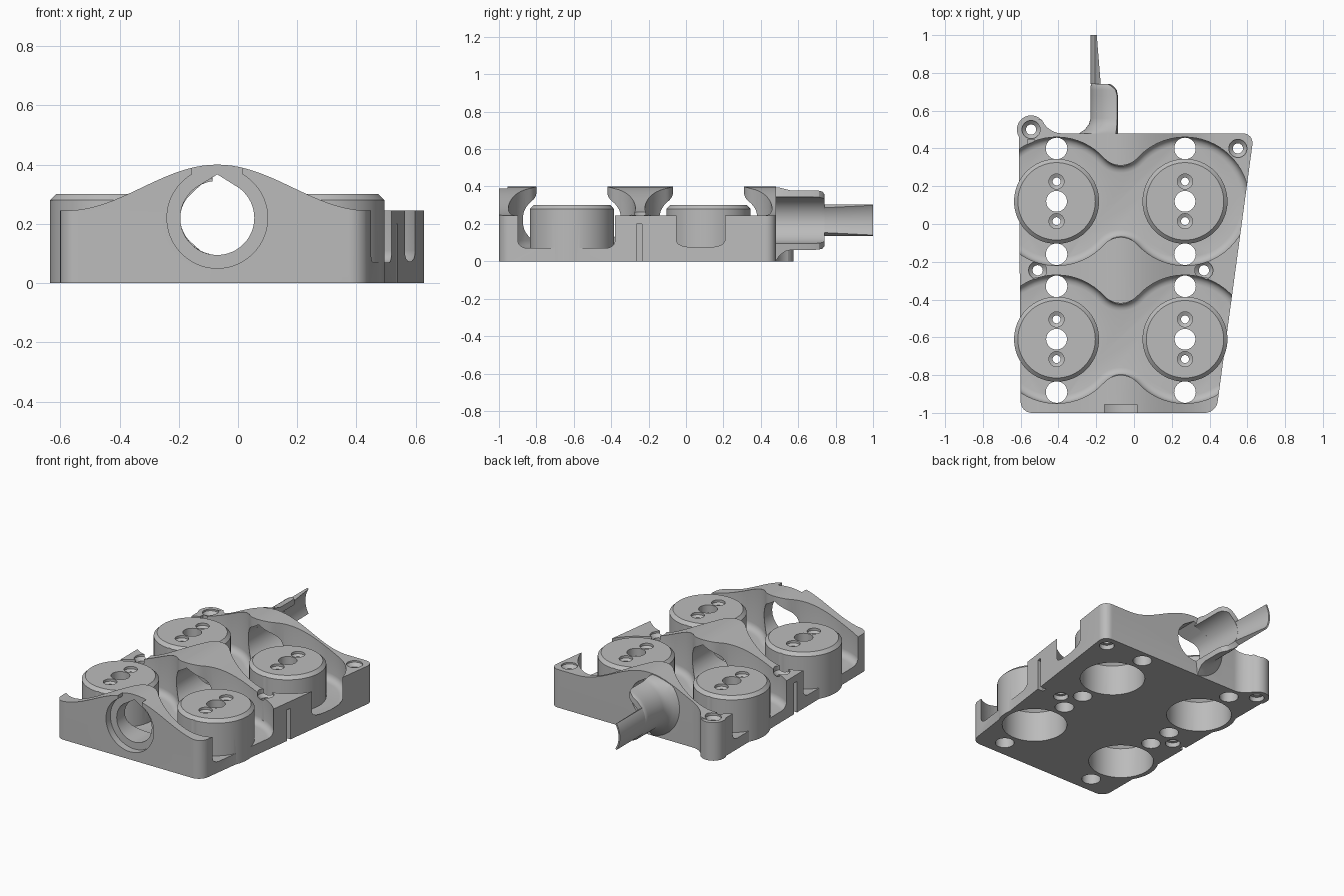
import bpy, bmesh
from math import sin, cos, pi, radians, atan2, hypot
from mathutils import Vector

cube = bpy.data.objects.get("Cube")
if cube:
    bpy.data.objects.remove(cube)

grey = bpy.data.materials.new("light_grey")
grey.use_nodes = True
grey.diffuse_color = (0.5, 0.5, 0.5, 1)
grey.node_tree.nodes["Principled BSDF"].inputs["Base Color"].default_value = (0.5, 0.5, 0.5, 1)

MID, AXIS_Z, BORE = -0.07, 0.22, 0.125
CUPS_X, CUPS_Y = (-0.41, 0.27), (0.12, -0.61)
FLOOR, WALL = 0.07, 0.245


def finish(name, bm):
    bmesh.ops.recalc_face_normals(bm, faces=bm.faces)
    mesh = bpy.data.meshes.new(name)
    bm.to_mesh(mesh)
    bm.free()
    mesh.materials.append(grey)
    obj = bpy.data.objects.new(name, mesh)
    bpy.context.collection.objects.link(obj)
    return obj


def prism(name, pts, lo, hi, along="z", bevel=0):
    """Extrude a 2D outline (x,y along z, or x,z along y)."""
    bm = bmesh.new()
    place = (lambda p, t: (p[0], p[1], t)) if along == "z" else (lambda p, t: (p[0], t, p[1]))
    bottom = bm.faces.new([bm.verts.new(place(p, lo)) for p in pts])
    top = bmesh.ops.extrude_face_region(bm, geom=[bottom])["geom"]
    shift = Vector(place((0, 0), hi - lo))
    bmesh.ops.translate(bm, vec=shift, verts=[v for v in top if isinstance(v, bmesh.types.BMVert)])
    if bevel:
        edges = [e for e in bm.edges if all(abs(v.co.z - lo) < 1e-5 for v in e.verts)]
        bmesh.ops.bevel(bm, geom=edges, offset=bevel, segments=4, profile=0.5, affect="EDGES")
    return finish(name, bm)


def box(name, x, y, z, w, d, h):
    return prism(name, [(x - w, y - d), (x + w, y - d), (x + w, y + d), (x - w, y + d)], z, z + h)


def lathe(name, profile, x, y, n=32):
    """Closed turned solid about a vertical axis."""
    bm = bmesh.new()
    rings = [[bm.verts.new((x + r * cos(2 * pi * i / n), y + r * sin(2 * pi * i / n), z))
              for i in range(n)] for r, z in profile]
    for a, b in zip(rings, rings[1:]):
        for i in range(n):
            j = (i + 1) % n
            bm.faces.new((a[i], a[j], b[j], b[i]))
    bm.faces.new(rings[0])
    bm.faces.new(rings[-1])
    return finish(name, bm)


def boolean(target, tool, op="DIFFERENCE"):
    tool.hide_render = True
    mod = target.modifiers.new("bool", "BOOLEAN")
    mod.operation, mod.solver, mod.object = op, "EXACT", tool
    bpy.context.view_layer.objects.active = target
    bpy.ops.object.modifier_apply(modifier=mod.name)
    bpy.data.objects.remove(tool)


def rounded(corners, n=8):
    """Polygon with corners (x, y, radius) softened."""
    out = []
    for i, (x, y, r) in enumerate(corners):
        p = Vector((x, y))
        a = p + (Vector(corners[i - 1][:2]) - p).normalized() * r
        b = p + (Vector(corners[(i + 1) % len(corners)][:2]) - p).normalized() * r
        for k in range(n + 1):
            t = k / n
            # blend of straight chord and corner close to a circular arc
            w = 0.707 * 2 * t * (1 - t)
            s = (1 - t) ** 2 + w + t * t
            out.append((a * (1 - t) ** 2 + p * w + b * t * t) / s)
    return out


def arch(x):
    d = abs(x - MID)
    return WALL + (0.155 * (0.5 + 0.5 * cos(pi * d / 0.51)) if d < 0.51 else 0)


def arc(cx, cy, r, a, b, n):
    return [(cx + r * cos(a + (b - a) * i / n), cy + r * sin(a + (b - a) * i / n))
            for i in range(n + 1)]


# Tapered body, trimmed to the arched top
body = prism("manifold_body", rounded([
    (-0.60, -1, 0.06), (0.435, -1, 0.06), (0.635, 0.48, 0.06),
    (-0.455, 0.48, 0.07), (-0.49, 0.56, 0.02), (-0.61, 0.52, 0.02)]), 0, 0.6)
xs = [MID - 0.8 + i * 0.025 for i in range(65)]
boolean(body, prism("arch_trim", [(-0.87, -0.1)] + [(x, arch(x)) for x in xs] + [(0.73, -0.1)],
                    -1.2, 1, "y"), "INTERSECT")
boolean(body, lathe("corner_boss", [(0.075, 0), (0.075, WALL)], -0.545, 0.50, 40), "UNION")

# Clearance pockets: two circles joined by a filleted neck
half, big, fil = 0.34, 0.34, 0.12
rise = 0.19 + fil
ang = atan2(rise, half)
for cy in CUPS_Y:
    pts = arc(CUPS_X[0], cy, big, ang, 2 * pi - ang, 48)
    pts += arc(MID, cy - rise, fil, pi - ang, ang, 16)[1:-1]
    pts += arc(CUPS_X[1], cy, big, ang - pi, pi - ang, 48)
    pts += arc(MID, cy + rise, fil, -ang, ang - pi, 16)[1:-1]
    boolean(body, prism("pocket", pts, FLOOR, 0.7, bevel=0.04))

# Hollow cups with a centre hole and two countersunk screw holes
for cx in CUPS_X:
    for cy in CUPS_Y:
        boolean(body, lathe("cup", [(0.225, 0), (0.225, 0.28), (0.205, 0.30)], cx, cy, 64), "UNION")
        boolean(body, lathe("cavity", [(0.195, -0.1), (0.195, 0.20), (0.15, 0.25)], cx, cy, 48))
        boolean(body, lathe("centre_hole", [(0.055, 0.15), (0.055, 0.4)], cx, cy))
        for dy in (-0.105, 0.105):
            boolean(body, lathe("screw_hole", [(0.021, 0.15), (0.021, 0.275), (0.04, 0.285),
                                               (0.04, 0.4)], cx, cy + dy, 24))
        for dy in (-0.28, 0.28):
            boolean(body, lathe("through_hole", [(0.057, -0.1), (0.057, 0.6)], cx, cy + dy))

# Teardrop bore along the body and the open-topped seat at the front
tear = arc(MID, AXIS_Z, BORE, radians(125), radians(415), 48) + [(MID, AXIS_Z + 0.147)]
boolean(body, prism("bore", tear, -1.2, 0.7, "y"))
seat = arc(MID, AXIS_Z, 0.17, radians(120), radians(420), 48)
seat += [(MID + 0.085, 0.5), (MID - 0.085, 0.5)]
boolean(body, prism("seat", seat, -1.2, -0.955, "y"))

# Mounting holes and nut slots
for x, y in ((-0.545, 0.50), (0.55, 0.40), (-0.51, -0.245), (0.37, -0.245)):
    boolean(body, lathe("mount_hole", [(0.045, -0.1), (0.045, 0.03), (0.027, 0.031), (0.027, 0.215),
                                       (0.048, 0.235), (0.048, 0.5)], x, y, 24))
for x, y in ((-0.545, 0.42), (-0.51, -0.315), (0.37, -0.315)):
    boolean(body, box("nut_slot", x, y, 0.1, 0.018, 0.028, 0.4))
for x in (-0.62, 0.535):
    boolean(body, box("side_slit", x, -0.25, -0.1, 0.04, 0.015, 0.3))

# Rear half-shell spout: (y, outer radius, inner radius, half angle)
sections = [(0.465, 0.235, BORE, 83), (0.48, 0.22, BORE, 83), (0.50, 0.19, BORE, 83),
            (0.53, 0.168, BORE, 83), (0.56, 0.16, BORE, 83), (0.68, 0.16, BORE, 83),
            (0.71, 0.16, BORE, 80), (0.73, 0.16, BORE, 72), (0.74, 0.155, BORE, 64),
            (0.74, 0.16, BORE, 32), (1.0, 0.16, 0.15, 32)]
bm = bmesh.new()
rings, n = [], 24
for y, outer, inner, spread in sections:
    lo, hi = pi - radians(spread), pi + radians(spread)
    outline = arc(MID, AXIS_Z, outer, lo, hi, n) + arc(MID, AXIS_Z, inner, hi, lo, n)
    rings.append([bm.verts.new((x, y, max(0, min(z, arch(x) - 0.005)))) for x, z in outline])
for a, b in zip(rings, rings[1:]):
    for i in range(len(a)):
        j = (i + 1) % len(a)
        bm.faces.new((a[i], a[j], b[j], b[i]))
for ring in (rings[0], rings[-1]):
    for i in range(n):
        k = 2 * n + 1 - i
        bm.faces.new((ring[i], ring[i + 1], ring[k - 1], ring[k]))
spout = finish("rear_spout", bm)

# Smooth curved walls, keep machined edges crisp
for obj in (body, spout):
    bpy.ops.object.select_all(action="DESELECT")
    obj.select_set(True)
    bpy.context.view_layer.objects.active = obj
    bpy.ops.object.shade_smooth_by_angle(angle=radians(30))
